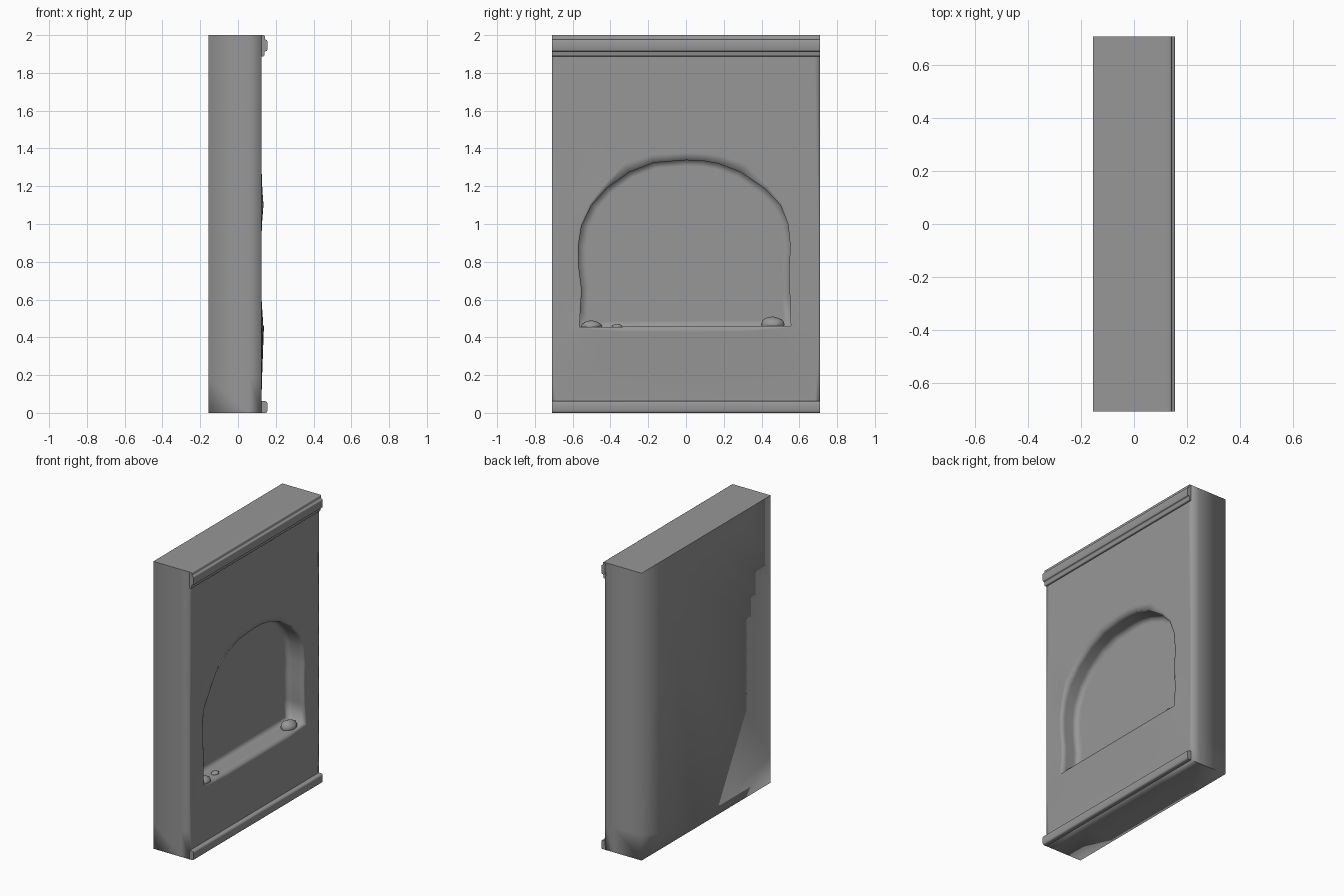
import bpy, bmesh, math, random
from mathutils import Vector, noise

if "Cube" in bpy.data.objects:
    bpy.data.objects.remove(bpy.data.objects["Cube"])

random.seed(4)
FRONT, BACK, NICHE, W, H = 0.125, -0.155, -0.005, 0.71, 2.0

stone_grey = bpy.data.materials.new("dark_stone")
stone_grey.diffuse_color = (0.31, 0.31, 0.31, 1)
stone_grey.use_nodes = True
stone_grey.node_tree.nodes["Principled BSDF"].inputs["Base Color"].default_value = stone_grey.diffuse_color


def finish(bm, name, angle=60):
    bmesh.ops.recalc_face_normals(bm, faces=bm.faces)
    me = bpy.data.meshes.new(name)
    bm.to_mesh(me)
    bm.free()
    me.materials.append(stone_grey)
    ob = bpy.data.objects.new(name, me)
    bpy.context.collection.objects.link(ob)
    bpy.ops.object.select_all(action='DESELECT')
    bpy.context.view_layer.objects.active = ob
    ob.select_set(True)
    if angle:
        bpy.ops.object.shade_smooth_by_angle(angle=math.radians(angle))
    return ob


def bridge(bm, a, b):
    n = len(a)
    for i in range(n):
        j = (i + 1) % n
        bm.faces.new((a[i], a[j], b[j], b[i]))


# Irregular arch outline (y, z), followed by the sill points
arch = [(-.565, .455), (-.558, .55), (-.552, .65), (-.568, .78), (-.57, .88),
        (-.553, .99), (-.50, 1.10), (-.42, 1.19), (-.30, 1.275), (-.17, 1.325),
        (0, 1.338), (.09, 1.334), (.17, 1.32), (.29, 1.275), (.42, 1.185),
        (.50, 1.10), (.54, 1.0), (.552, .88), (.545, .76), (.55, .60), (.555, .46)]
arch += [(.555 - 1.12 * k / 9, .46 - .005 * k / 9) for k in range(1, 9)]

# Outer rectangle points, cast from the niche centre and snapped at corners
CY, CZ = 0.0, 0.9
rect = []
for y, z in arch:
    dy, dz = y - CY, z - CZ
    t = min(W / max(abs(dy), 1e-6), ((H - CZ) if dz > 0 else CZ) / max(abs(dz), 1e-6))
    rect.append((CY + dy * t, CZ + dz * t))
for c in [(-W, 0), (W, 0), (W, H), (-W, H)]:
    i = min(range(len(rect)), key=lambda k: math.dist(rect[k], c))
    rect[i] = c


def bulge(y, z):
    side = max(0, 1 - (abs(y) / 0.7) ** 6)
    lip = 0.012 * max(0, min(1, (z - 0.12) / 0.33)) if z < 0.47 else 0
    shoulder = 0.01 * math.exp(-((y + .5) / .08) ** 2 - ((z - 1.1) / .08) ** 2)
    return lip * side + shoulder


# Wall: niche back, reveal, front skin, sides and back in one mesh
bm = bmesh.new()


def ring(x, pts):
    return [bm.verts.new((x, y, z)) for y, z in pts]


shrunk = [(y * .93, CZ + (z - CZ) * .93) for y, z in arch]
rings = [ring(NICHE, shrunk), ring(NICHE, arch), ring(.03, arch), ring(.09, arch)]
for t in (0, .06, .18, .32, .48, .64, .8, .93, 1):
    pts = [(ay + (ry - ay) * t, az + (rz - az) * t) for (ay, az), (ry, rz) in zip(arch, rect)]
    rings.append([bm.verts.new((FRONT + bulge(y, z), y, z)) for y, z in pts])
rings += [ring(.06, rect), ring(BACK, rect)]
for a, b in zip(rings, rings[1:]):
    bridge(bm, a, b)
bm.faces.new(rings[0])
bm.faces.new(rings[-1])

# Soft worn corners at the front, crisp edges along the back, top and base
for f in bm.faces:
    f.smooth = True
bm.normal_update()
for e in bm.edges:
    a, b = (v.co for v in e.verts)
    at_back = a.x == b.x == BACK
    at_end = (a.z == b.z == H) or (a.z == b.z == 0)
    corner = abs(a.z - b.z) < 1e-6 and abs(a.y) == W and a.y == b.y and a.z in (0, H)
    if at_back or at_end or corner:
        e.smooth = False
finish(bm, "wall_with_niche", None)


# Stepped cornice and skirting
def moulding(name, profile, bevel):
    bm = bmesh.new()
    ends = [[bm.verts.new((x, y, z)) for x, z in profile] for y in (-W, W)]
    bridge(bm, *ends)
    for e in ends:
        bm.faces.new(e)
    bmesh.ops.recalc_face_normals(bm, faces=bm.faces)
    edges = [e for e in bm.edges if all(v.co.x > FRONT + .005 for v in e.verts)
             and abs(e.verts[0].co.y - e.verts[1].co.y) > 1]
    bmesh.ops.bevel(bm, geom=edges, offset=bevel, segments=2, affect='EDGES', profile=.5)
    finish(bm, name)


moulding("cornice", [(.12, 2), (.142, 2), (.142, 1.975), (.155, 1.975), (.155, 1.915),
                     (.14, 1.915), (.14, 1.888), (.12, 1.888)], .006)
moulding("skirting", [(.12, 0), (.155, 0), (.155, .062), (.12, .062)], .01)


# Small stones lying on the sill
def stone(name, loc, size):
    bm = bmesh.new()
    bmesh.ops.create_icosphere(bm, subdivisions=2, radius=1)
    for v in bm.verts:
        v.co *= 1 + .2 * noise.noise(v.co * 1.3 + Vector(loc) * 9)
        v.co = Vector(loc) + Vector(a * b for a, b in zip(v.co, size))
    finish(bm, name)


stone("stone_right", (.07, .46, .468), (.05, .062, .042))
stone("stone_left", (.085, -.50, .46), (.045, .055, .03))
stone("stone_small", (.08, -.365, .456), (.025, .028, .016))
